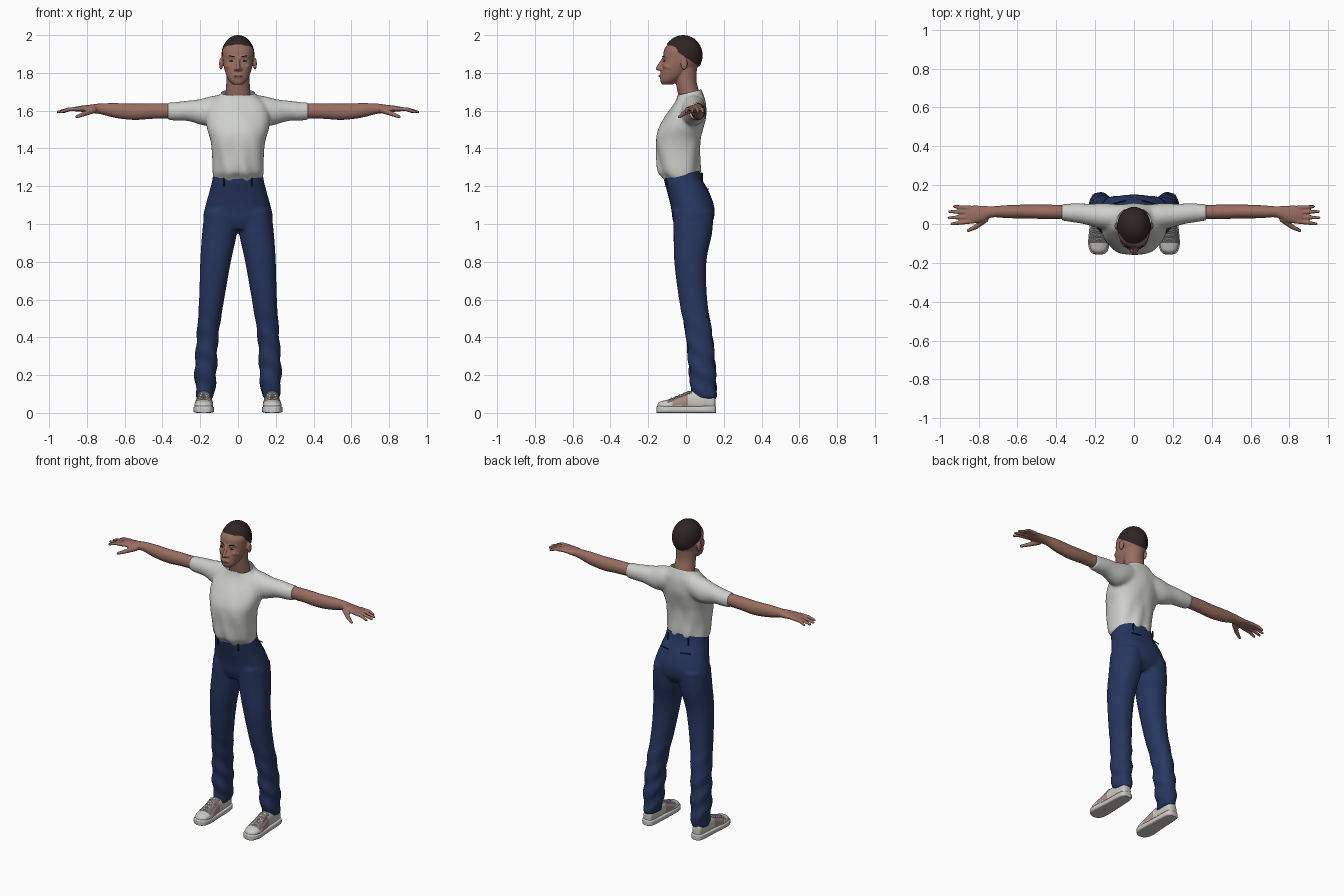
import bpy, bmesh, math
from mathutils import Vector, Matrix

old = bpy.data.objects.get("Cube")
if old:
    bpy.data.objects.remove(old, do_unlink=True)


def material(name, *rgb):
    m = bpy.data.materials.new(name)
    m.use_nodes = True
    m.diffuse_color = (*rgb, 1)
    m.node_tree.nodes["Principled BSDF"].inputs["Base Color"].default_value = (*rgb, 1)
    return m


SKIN = material("brown skin", .32, .155, .12)
HAIR = material("dark hair", .03, .017, .017)
SHIRT = material("pale grey cotton", .62, .63, .6)
DENIM = material("navy denim", .02, .037, .115)
SEAM = material("dark navy seam", .008, .012, .035)
SHOE = material("off white shoe", .6, .58, .56)
PANEL = material("tan shoe panel", .42, .28, .24)
LACE = material("grey laces", .16, .15, .14)
LIP = material("lip", .25, .09, .08)


def loft(bm, axis, rings, power=2, sides=32, steps=4):
    """Smooth tube; each ring is (position, a_min, a_max, b_min, b_max)."""
    rows = []
    last = len(rings) - 1
    for i in range(last):
        a, b, c, d = [rings[min(max(k, 0), last)] for k in range(i - 1, i + 3)]
        for s in range(steps + (i == last - 1)):
            t = s / steps
            rows.append([q + t * (r - p + t * (2 * p - 5 * q + 4 * r - w + t * (3 * (q - r) + w - p))) / 2
                         for p, q, r, w in zip(a, b, c, d)])
    loops = []
    for pos, a0, a1, b0, b1 in rows:
        loop = []
        for k in range(sides):
            u = [math.copysign(abs(v) ** (2 / power), v) for v in
                 (math.cos(math.tau * k / sides), math.sin(math.tau * k / sides))]
            p = [(a0 + a1 + u[0] * (a1 - a0)) / 2, (b0 + b1 + u[1] * (b1 - b0)) / 2]
            p.insert("xyz".index(axis), pos)
            loop.append(bm.verts.new(p))
        loops.append(loop)
    faces = [bm.faces.new((p[k - 1], p[k], q[k], q[k - 1]))
             for p, q in zip(loops, loops[1:]) for k in range(sides)]
    faces += [bm.faces.new(loops[0]), bm.faces.new(loops[-1])]
    bmesh.ops.recalc_face_normals(bm, faces=faces)


def ball(bm, center, radii):
    m = Matrix.Translation(center) @ Matrix.Diagonal((*radii, 1))
    bmesh.ops.create_uvsphere(bm, u_segments=32, v_segments=20, radius=1, matrix=m)


def limb(bm, *joints):
    """Chain of tapered capsules through (x, y, z, radius) joints."""
    for a, b in zip(joints, joints[1:]):
        start, end = Vector(a[:3]), Vector(b[:3])
        turn = Vector((0, 0, 1)).rotation_difference(end - start)
        for v in bmesh.ops.create_uvsphere(bm, u_segments=12, v_segments=10, radius=1)["verts"]:
            top = v.co.z > .01
            v.co = (end if top else start) + turn @ (v.co * (b[3] if top else a[3]))


def mirror(bm):
    new = bmesh.ops.duplicate(bm, geom=bm.verts[:] + bm.edges[:] + bm.faces[:])["geom"]
    bmesh.ops.scale(bm, vec=(-1, 1, 1), verts=[g for g in new if isinstance(g, bmesh.types.BMVert)])
    bmesh.ops.reverse_faces(bm, faces=[g for g in new if isinstance(g, bmesh.types.BMFace)])


def finish(name, bm, *mats, voxel=0, smooth=4):
    """Turn the bmesh into an object, fusing overlapping volumes if voxel is set."""
    me = bpy.data.meshes.new(name)
    bm.to_mesh(me)
    bm.free()
    for m in mats:
        me.materials.append(m)
    ob = bpy.data.objects.new(name, me)
    bpy.context.collection.objects.link(ob)
    bpy.ops.object.select_all(action="DESELECT")
    ob.select_set(True)
    bpy.context.view_layer.objects.active = ob
    if voxel:
        fuse = ob.modifiers.new("fuse", "REMESH")
        fuse.mode, fuse.voxel_size = "VOXEL", voxel
        soft = ob.modifiers.new("soften", "SMOOTH")
        soft.factor, soft.iterations = .5, smooth
        for mod in ("fuse", "soften"):
            bpy.ops.object.modifier_apply(modifier=mod)
    bpy.ops.object.shade_smooth_by_angle(angle=math.radians(50))
    return ob


def trim(ob, start, end):
    """Cut along a line of two (y, z) points, dropping the side to its left."""
    bm = bmesh.new()
    bm.from_mesh(ob.data)
    (y0, z0), (y1, z1) = start, end
    bmesh.ops.bisect_plane(bm, geom=bm.verts[:] + bm.edges[:] + bm.faces[:], plane_co=(0, y0, z0),
                           plane_no=(0, z0 - z1, y1 - y0), clear_outer=True)
    bm.to_mesh(ob.data)
    bm.free()


def ripple(ob, amount):
    """Push the surface along its normals to form soft cloth folds."""
    moves = [v.normal * amount(*v.co) for v in ob.data.vertices]
    for v, m in zip(ob.data.vertices, moves):
        v.co += m


def right_copy(ob):
    me = ob.data.copy()
    me.transform(Matrix.Scale(-1, 4, Vector((1, 0, 0))))
    me.flip_normals()
    twin = bpy.data.objects.new(ob.name.replace("left", "right"), me)
    bpy.context.collection.objects.link(twin)


# Shirt: sleeves mirrored, then fused with the torso
bm = bmesh.new()
loft(bm, "x", [(.06, -.02, .1, 1.54, 1.685), (.15, -.025, .105, 1.52, 1.676), (.21, -.015, .106, 1.53, 1.66),
               (.28, .005, .105, 1.546, 1.65), (.375, .016, .104, 1.55, 1.645)])
mirror(bm)
torso = [(1.22, .12, -.1, .06), (1.25, .13, -.125, .07), (1.28, .133, -.148, .076), (1.36, .136, -.157, .074),
         (1.44, .147, -.16, .078), (1.5, .163, -.148, .09), (1.57, .168, -.11, .106), (1.64, .15, -.062, .106),
         (1.68, .1, -.047, .096), (1.72, .07, -.045, .08)]
loft(bm, "z", [(z, -x, x, f, b) for z, x, f, b in torso], 2.3)
shirt = finish("shirt", bm, SHIRT, voxel=.009, smooth=6)
ripple(shirt, lambda x, y, z: .004 * max(0, min(1, (1.46 - z) * 6)) * math.sin(x * 70 + 14 * z)
       + .0015 * math.sin(25 * z + 40 * abs(x)))
trim(shirt, (-.05, 1.68), (.08, 1.712))

# Trousers: both legs fused with the hips
bm = bmesh.new()
loft(bm, "z", [(.075, .128, .217, .032, .162), (.2, .114, .23, .018, .158), (.4, .104, .219, 0, .142),
               (.6, .073, .206, -.037, .112), (.8, .038, .2, -.062, .108), (.95, .006, .19, -.066, .138),
               (1.07, 0, .176, -.07, .146)], 2.2)
mirror(bm)
hips = [(.97, .13, -.05, .11), (1.02, .183, -.07, .145), (1.09, .174, -.08, .15), (1.17, .152, -.1, .122),
        (1.24, .135, -.118, .085), (1.31, .128, -.122, .074)]
loft(bm, "z", [(z, -x, x, f, b) for z, x, f, b in hips], 2.3)
trousers = finish("trousers", bm, DENIM, voxel=.009, smooth=5)
ripple(trousers, lambda x, y, z: .004 * max(0, min(1, (.6 - z) * 3)) * math.sin(55 * z + 30 * y + 25 * x))
trim(trousers, (-.12, 1.238), (.08, 1.285))

# Belt loops and back pocket openings
bm = bmesh.new()
for x, y, z in ((.075, -.104, 1.222), (.075, .084, 1.25)):
    limb(bm, (x, y, z - .018, .005), (x, y, z + .018, .005))
limb(bm, (.045, .12, 1.185, .003), (.105, .105, 1.185, .003))
mirror(bm)
finish("belt_loops_and_pockets", bm, SEAM)

# Arm with hand, fingers and thumb
bm = bmesh.new()
loft(bm, "x", [(.33, .025, .096, 1.56, 1.638), (.45, .026, .1, 1.557, 1.639), (.55, .028, .1, 1.551, 1.637),
               (.65, .03, .097, 1.562, 1.64), (.73, .034, .091, 1.582, 1.638), (.78, .012, .094, 1.588, 1.632),
               (.83, .002, .095, 1.594, 1.626), (.865, .004, .093, 1.597, 1.62)])
for root, tip, reach in ((.083, .09, .925), (.06, .064, .95), (.036, .032, .952), (.013, 0, .938)):
    limb(bm, (.84, root, 1.61, .012), (.895, (root + tip) / 2, 1.607, .011), (reach, tip, 1.593, .008))
limb(bm, (.765, .025, 1.603, .018), (.81, -.012, 1.585, .013), (.853, -.034, 1.568, .009))
right_copy(finish("left_arm", bm, SKIN, voxel=.0045, smooth=3))

# Head, neck, nose, brows, lips and ears fused together
bm = bmesh.new()
ball(bm, (0, -.015, 1.894), (.084, .099, .103))
face = [(1.738, .026, -.128, -.07), (1.76, .048, -.136, -.04), (1.79, .063, -.135, 0), (1.83, .075, -.13, .03),
        (1.87, .081, -.121, .05), (1.92, .082, -.117, .06), (1.955, .063, -.095, .04)]
loft(bm, "z", [(z, -x, x, f, b) for z, x, f, b in face], 2.2)
neck = [(1.64, .07, -.03, .08), (1.7, .065, -.045, .07), (1.76, .062, -.055, .055), (1.84, .062, -.06, .06)]
loft(bm, "z", [(z, -x, x, f, b) for z, x, f, b in neck])
limb(bm, (0, -.12, 1.875, .008), (0, -.149, 1.824, .012))
limb(bm, (-.013, -.137, 1.82, .009), (.013, -.137, 1.82, .009))
limb(bm, (-.014, -.132, 1.783, .011), (.014, -.132, 1.783, .011))
for s in (-1, 1):
    limb(bm, (s * .016, -.117, 1.884, .009), (s * .05, -.1, 1.886, .01))
    limb(bm, (s * .045, -.105, 1.835, .016), (s * .055, -.085, 1.83, .018))
    ball(bm, (s * .09, -.01, 1.848), (.01, .019, .033))
finish("head", bm, SKIN, voxel=.005, smooth=3)

# Close cropped hair
bm = bmesh.new()
ball(bm, (0, -.015, 1.893), (.0875, .103, .107))
trim(finish("hair", bm, HAIR), (.085, 1.822), (-.1, 1.95))

# Eyes, eyebrows and mouth
bm = bmesh.new()
for s in (-1, 1):
    ball(bm, (s * .034, -.115, 1.863), (.013, .005, .004))
    limb(bm, (s * .02, -.123, 1.886, .003), (s * .05, -.108, 1.89, .002))
finish("eyes_and_brows", bm, HAIR)
bm = bmesh.new()
ball(bm, (0, -.139, 1.783), (.022, .006, .006))
finish("lips", bm, LIP)

# Shoe: sole, upper with coloured panels, and laces
bm = bmesh.new()
loft(bm, "y", [(-.157, .165, .197, 0, .03), (-.145, .14, .222, 0, .038), (-.1, .127, .236, 0, .036),
               (0, .13, .228, 0, .034), (.1, .134, .224, 0, .036), (.148, .142, .216, 0, .038),
               (.16, .16, .198, 0, .032)], 5)
right_copy(finish("left_sole", bm, SHOE))

bm = bmesh.new()
loft(bm, "y", [(-.152, .165, .197, .01, .045), (-.135, .142, .22, .01, .06), (-.09, .132, .23, .01, .072),
               (-.03, .135, .224, .01, .096), (.02, .14, .218, .01, .116), (.1, .142, .214, .01, .118),
               (.145, .148, .208, .01, .1), (.155, .162, .194, .01, .08)], 2.3, steps=6)
bm.normal_update()
for f in bm.faces:
    c = f.calc_center_median()
    if -.1 < c.y < .03 and f.normal.z > .55:
        f.material_index = 2
    elif -.075 < c.y < .01 and c.z > .04:
        f.material_index = 1
right_copy(finish("left_shoe_upper", bm, SHOE, PANEL, LACE))

bm = bmesh.new()
for i in range(5):
    y, z = -.085 + .022 * i, .072 + .0085 * i
    for s in (-1, 1):
        limb(bm, (.181 - s * .028, y, z - .006, .004), (.181, y + .008, z + .006, .004),
             (.181 + s * .028, y + .014, z - .002, .004))
right_copy(finish("left_laces", bm, SHOE))
